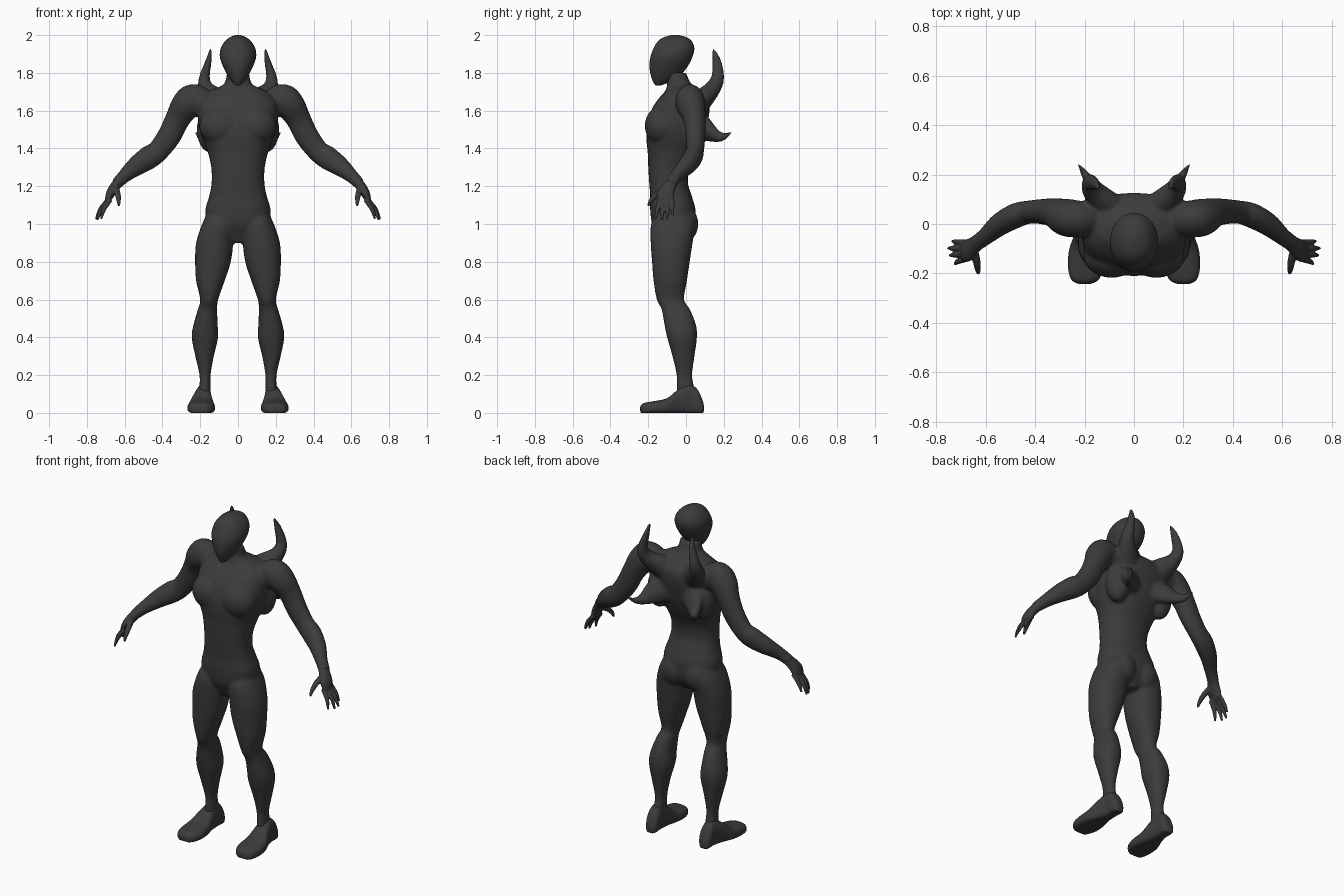
import bpy, bmesh, math
from mathutils import Vector, Matrix

skin = bpy.data.materials.new("charcoal")
skin.diffuse_color = (0.045, 0.045, 0.045, 1)


def smooth_rows(rows, n=5):
    """Catmull-Rom interpolation of section rows."""
    out = []
    for i in range(len(rows) - 1):
        p0, p1 = rows[max(i - 1, 0)], rows[i]
        p2, p3 = rows[i + 1], rows[min(i + 2, len(rows) - 1)]
        for k in range(n):
            t = k / n
            out.append([0.5 * (2 * b + (c - a) * t + (2 * a - 5 * b + 4 * c - d) * t * t
                               + (3 * b - a - 3 * c + d) * t ** 3)
                        for a, b, c, d in zip(p0, p1, p2, p3)])
    out.append(list(rows[-1]))
    return out


def skin_rings(bm, rings):
    """Join rings of points into a closed surface."""
    vr = [[bm.verts.new(p) for p in r] for r in rings]
    n = len(vr[0])
    faces = [bm.faces.new((a[i], a[(i + 1) % n], b[(i + 1) % n], b[i]))
             for a, b in zip(vr, vr[1:]) for i in range(n)]
    faces += [bm.faces.new(vr[0][::-1]), bm.faces.new(vr[-1])]
    bmesh.ops.recalc_face_normals(bm, faces=faces)


def oval(i, n, power):
    a = 2 * math.pi * i / n
    c, s = math.cos(a), math.sin(a)
    return (math.copysign(abs(c) ** power, c), math.copysign(abs(s) ** power, s))


def stack(bm, rows, side=1, axis="z", power=0.9, n=28):
    """Sections (position, u0, u1, v0, v1) stacked along z (u=x, v=y) or y (u=x, v=z)."""
    rings = []
    for p, u0, u1, v0, v1 in smooth_rows(rows):
        ring = []
        for i in range(n):
            c, s = oval(i, n, power)
            u = side * ((u0 + u1) / 2 + c * (u1 - u0) / 2)
            v = (v0 + v1) / 2 + s * (v1 - v0) / 2
            ring.append((u, v, p) if axis == "z" else (u, p, max(v, 0)))
        rings.append(ring)
    skin_rings(bm, rings)


def tube(bm, rows, side=1, ref=(0, 1, 0), n=20):
    """Sections (x, y, z, radius across, radius along ref) swept along a path."""
    rows = smooth_rows(rows)
    pts = [Vector(r[:3]) for r in rows]
    rings = []
    for i, r in enumerate(rows):
        t = (pts[min(i + 1, len(pts) - 1)] - pts[max(i - 1, 0)]).normalized()
        b = Vector(ref)
        b = (b - t * b.dot(t)).normalized()
        a = t.cross(b)
        ring = []
        for k in range(n):
            c, s = oval(k, n, 1)
            q = pts[i] + a * c * r[3] + b * s * r[4]
            ring.append((side * q.x, q.y, q.z))
        rings.append(ring)
    skin_rings(bm, rings)


def ball(bm, loc, size, side=1):
    m = Matrix.Translation((loc[0] * side, loc[1], loc[2])) @ Matrix.Diagonal((*size, 1))
    bmesh.ops.create_uvsphere(bm, u_segments=24, v_segments=16, radius=1, matrix=m)


def finish(name, bm, voxel, smooth):
    me = bpy.data.meshes.new(name)
    bm.to_mesh(me)
    bm.free()
    me.materials.append(skin)
    ob = bpy.data.objects.new(name, me)
    bpy.context.collection.objects.link(ob)
    for p in me.polygons:
        p.use_smooth = True
    r = ob.modifiers.new("blend", "REMESH")
    r.mode, r.voxel_size, r.use_smooth_shade = "VOXEL", voxel, True
    s = ob.modifiers.new("soften", "SMOOTH")
    s.factor, s.iterations = 0.5, smooth


TORSO = [(.90, .05, -.13, .0), (.95, .12, -.155, .035), (1.0, .165, -.18, .05),
         (1.08, .172, -.19, .05), (1.15, .152, -.19, .03), (1.22, .14, -.195, .01),
         (1.3, .142, -.2, .02), (1.38, .16, -.203, .06), (1.45, .187, -.21, .09),
         (1.52, .207, -.207, .11), (1.6, .212, -.185, .125), (1.66, .2, -.148, .12),
         (1.705, .15, -.11, .08), (1.74, .075, -.1, .03), (1.8, .06, -.1, .0)]
LEG = [(1.06, .05, .16, -.15, .02), (1.0, .02, .19, -.185, .05), (.9, .025, .222, -.187, .035),
       (.8, .038, .227, -.18, .02), (.7, .07, .222, -.172, .005), (.6, .105, .2, -.155, -.01),
       (.55, .11, .212, -.13, .02), (.47, .108, .235, -.115, .052), (.4, .105, .245, -.1, .058),
       (.3, .128, .226, -.072, .045), (.2, .145, .204, -.05, .033), (.13, .145, .205, -.05, .045),
       (.06, .15, .21, -.05, .06)]
ARM = [(.12, .02, 1.6, .06, .07), (.225, .02, 1.655, .085, .075), (.275, .027, 1.628, .08, .076),
       (.32, .045, 1.555, .066, .06), (.365, .05, 1.465, .063, .052), (.425, .048, 1.385, .058, .047),
       (.475, .035, 1.35, .062, .05), (.54, 0, 1.305, .052, .046), (.6, -.05, 1.255, .037, .035),
       (.645, -.083, 1.21, .03, .033)]
UPPER_SPIKE = [(.05, .03, 1.58, .08, .06), (.11, .08, 1.65, .07, .055), (.165, .135, 1.71, .045, .045),
               (.178, .167, 1.77, .03, .035), (.157, .163, 1.86, .017, .025), (.143, .142, 1.93, .006, .007)]
LOWER_SPIKE = [(.06, .04, 1.55, .1, .06), (.13, .105, 1.5, .07, .045), (.175, .165, 1.465, .035, .026),
               (.2, .205, 1.465, .02, .015), (.225, .242, 1.487, .006, .006)]

# Body: torso, legs, arms and back spikes blended together
body = bmesh.new()
stack(body, [(z, -w, w, f, b) for z, w, f, b in TORSO], power=0.85)
for s in (1, -1):
    stack(body, LEG, s)
    tube(body, ARM, s)
    tube(body, UPPER_SPIKE, s)
    tube(body, LOWER_SPIKE, s)
    ball(body, (.09, -.13, 1.52), (.115, .088, .105), s)   # chest muscle
    ball(body, (.075, .0, 1.0), (.078, .065, .09), s)      # buttock
    ball(body, (.15, .04, 1.5), (.068, .07, .12), s)       # back muscle
finish("body", body, 0.009, 4)

# Head with pointed chin
head = bmesh.new()
stack(head, [(z, -w, w, f, b) for z, w, f, b in [
    (1.733, .014, -.165, -.13), (1.77, .045, -.182, -.05), (1.82, .073, -.193, .0),
    (1.88, .096, -.19, .033), (1.93, .092, -.172, .045), (1.97, .067, -.147, .03),
    (1.99, .04, -.115, .0), (2.002, .008, -.07, -.045)]], power=0.95)
finish("head", head, 0.008, 2)

FINGERS = [((.675, -.075, 1.14), (.735, -.07, 1.045)), ((.685, -.1, 1.13), (.752, -.098, 1.025)),
           ((.685, -.122, 1.13), (.745, -.127, 1.02)), ((.675, -.14, 1.13), (.725, -.162, 1.025))]
for s, label in ((1, "left"), (-1, "right")):
    # Hand: palm, four bent fingers and thumb
    hand = bmesh.new()
    tube(hand, [(.62, -.065, 1.235, .028, .03), (.65, -.088, 1.2, .027, .036),
                (.675, -.107, 1.16, .024, .046), (.692, -.11, 1.12, .014, .04)], s)
    for a, b in FINGERS:
        m = [(p + q) / 2 for p, q in zip(a, b)]
        m[0] += .01
        tube(hand, [(*a, .013, .013), (*m, .012, .0115), (*b, .006, .006)], s, n=10)
    tube(hand, [(.65, -.1, 1.19, .018, .018), (.637, -.15, 1.16, .016, .016),
                (.632, -.185, 1.125, .012, .012), (.63, -.2, 1.095, .006, .006)], s, (1, 0, 0), 10)
    finish("hand_" + label, hand, 0.0045, 2)

    # Foot with flat sole
    foot = bmesh.new()
    stack(foot, [(-.243, .175, .225, -.01, .035), (-.225, .142, .255, -.01, .052),
                 (-.17, .122, .268, -.01, .062), (-.1, .125, .262, -.01, .078),
                 (-.04, .137, .24, -.01, .125), (.02, .142, .222, -.01, .15),
                 (.06, .142, .22, -.01, .125), (.085, .148, .213, -.01, .075),
                 (.095, .165, .2, -.01, .04)], s, "y", 0.75)
    finish("foot_" + label, foot, 0.007, 2)
